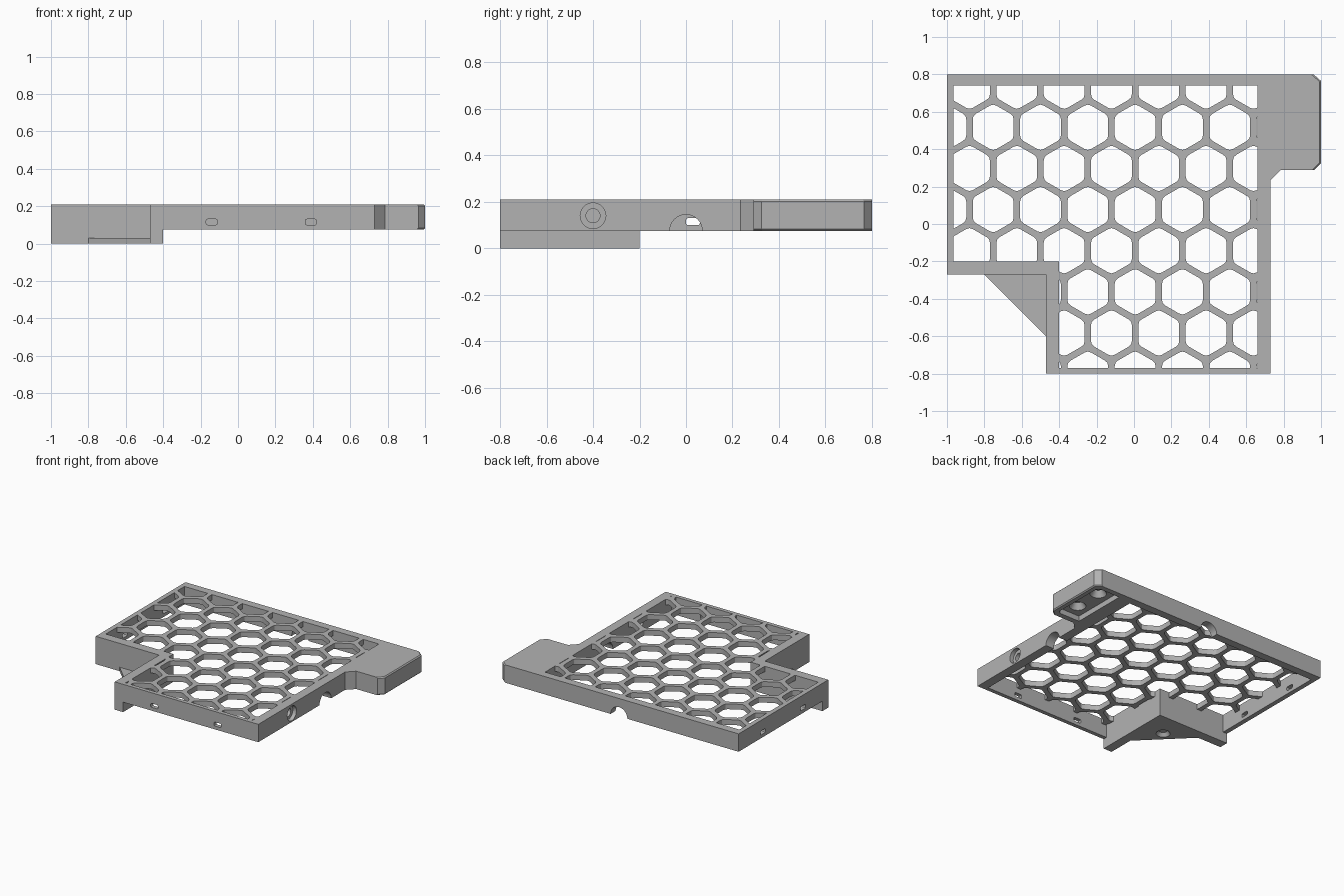
import bpy, bmesh, math
from mathutils import Matrix, Vector

cube = bpy.data.objects.get("Cube")
if cube:
    bpy.data.objects.remove(cube, do_unlink=True)

TOP, LOW = 0.21, 0.075      # tray top and underside
PLATE = 0.17                # underside of the honeycomb sheet

grey = bpy.data.materials.new("plain grey")
grey.use_nodes = True
colour = (0.45, 0.45, 0.45, 1)
grey.diffuse_color = colour
grey.node_tree.nodes["Principled BSDF"].inputs["Base Color"].default_value = colour


def add_prism(bm, points, z0, z1):
    """Extrude a flat outline from z0 to z1."""
    face = bm.faces.new([bm.verts.new((x, y, z0)) for x, y in points])
    up = bmesh.ops.extrude_face_region(bm, geom=[face])["geom"]
    verts = [v for v in up if isinstance(v, bmesh.types.BMVert)]
    bmesh.ops.translate(bm, verts=verts, vec=(0, 0, z1 - z0))


def finish(bm, name):
    bmesh.ops.recalc_face_normals(bm, faces=bm.faces)
    mesh = bpy.data.meshes.new(name)
    bm.to_mesh(mesh)
    bm.free()
    mesh.materials.append(grey)
    ob = bpy.data.objects.new(name, mesh)
    bpy.context.collection.objects.link(ob)
    return ob


def prism(name, points, z0, z1):
    bm = bmesh.new()
    add_prism(bm, points, z0, z1)
    return finish(bm, name)


def round_cut(centre, axis, r1, r2, depth):
    """Cylinder or cone cutter pointing along an axis."""
    bm = bmesh.new()
    turn = Vector((0, 0, 1)).rotation_difference(Vector(axis)).to_matrix().to_4x4()
    bmesh.ops.create_cone(bm, cap_ends=True, segments=40, radius1=r1, radius2=r2,
                          depth=depth, matrix=Matrix.Translation(centre) @ turn)
    return finish(bm, "round_cutter")


def box_cut(centre, size):
    bm = bmesh.new()
    bmesh.ops.create_cube(bm, size=1, matrix=Matrix.Translation(centre) @ Matrix.Diagonal((*size, 1)))
    # rounded ends on the short slots
    bmesh.ops.bevel(bm, geom=[e for e in bm.edges if e.calc_length() > 0.1],
                    offset=0.008, segments=2, profile=0.5, affect='EDGES')
    return finish(bm, "slot_cutter")


def cut(target, cutters):
    """Subtract each cutter, then bake the result and drop the cutters."""
    for c in cutters:
        c.hide_render = True
        mod = target.modifiers.new("cut", 'BOOLEAN')
        mod.operation, mod.solver, mod.object = 'DIFFERENCE', 'EXACT', c
    graph = bpy.context.evaluated_depsgraph_get()
    mesh = bpy.data.meshes.new_from_object(target.evaluated_get(graph))
    target.modifiers.clear()
    target.data = mesh
    mesh.materials.clear()
    mesh.materials.append(grey)
    mesh.polygons.foreach_set("material_index", [0] * len(mesh.polygons))
    for c in cutters:
        bpy.data.objects.remove(c, do_unlink=True)


# Tray frame: outline with the clipped tab
outline = [(-1, .8), (.96, .8), (1, .765), (1, .325), (.965, .29), (.785, .29),
           (.73, .235), (.73, -.8), (-.47, -.8), (-.47, -.27), (-1, -.27)]
window = [(-.965, .74), (.66, .74), (.66, -.77), (-.4, -.77), (-.4, -.2), (-.965, -.2)]

bm = bmesh.new()
add_prism(bm, outline, LOW, TOP)
rim = [e for e in bm.edges if all(v.co.x > 0.95 for v in e.verts)
       and abs(e.verts[0].co.z - e.verts[1].co.z) < 0.01]
bmesh.ops.bevel(bm, geom=rim, offset=0.008, segments=1, affect='EDGES')
frame = finish(bm, "tray_frame")

cutters = [prism("window_cutter", window, 0, 0.3)]
# hollow under the tab, with two conical seats
cutters.append(prism("tab_cutter", [(.77, .76), (.94, .76), (.96, .74), (.96, .35),
                                    (.94, .33), (.77, .33)], 0, 0.115))
cutters += [round_cut((.865, y, .135), (0, 0, 1), .06, .03, .05) for y in (.43, .65)]
# cable arches in the back and side walls
cutters.append(round_cut((0, .78, LOW), (0, 1, 0), .07, .07, .15))
cutters.append(round_cut((.7, 0, LOW), (1, 0, 0), .07, .07, .15))
# stepped screw hole in the side wall
cutters.append(round_cut((.73, -.4, .14), (1, 0, 0), .055, .055, .06))
cutters.append(round_cut((.68, -.4, .14), (1, 0, 0), .03, .03, .16))
# tie slots in the front and right-hand walls
cutters += [box_cut((x, -.79, .115), (.06, .12, .03)) for x in (-.14, .39)]
cutters += [box_cut((-.99, y, .115), (.12, .06, .03)) for y in (.51, .03)]
cut(frame, cutters)

# Honeycomb sheet filling the window
PITCH, ROW, RADIUS, SOFT = 0.253, 0.22, 0.126, 0.02


def hexagon(cx, cy):
    """Pointed-top hexagon with softened corners."""
    ring = [Vector((math.sin(i * math.pi / 3), math.cos(i * math.pi / 3))) * RADIUS
            for i in range(6)]
    pts = []
    for i, p in enumerate(ring):
        a = p + (ring[i - 1] - p).normalized() * SOFT
        b = p + (ring[(i + 1) % 6] - p).normalized() * SOFT
        pts += [a, (a + b + p * 2) / 4, b]
    return [(cx + p.x, cy + p.y) for p in pts]


sheet = prism("honeycomb_sheet", window, PLATE, TOP)
bm = bmesh.new()
for row in range(-1, 7):
    for col in range(-5, 5):
        x = 0.006 + (col + 0.5 * (row % 2)) * PITCH
        add_prism(bm, hexagon(x, 0.517 - row * ROW), 0.1, 0.3)
cut(sheet, [finish(bm, "hexagon_cutter")])

# Corner leg under the notch walls
prism("corner_leg", [(-1, -.2), (-.4, -.2), (-.4, -.8), (-.47, -.8),
                     (-.47, -.27), (-1, -.27)], 0, LOW)

# Triangular foot with a conical seat underneath
foot = prism("corner_foot", [(-.8, -.27), (-.47, -.27), (-.47, -.6)], 0, 0.03)
cut(foot, [round_cut((-.58, -.38, 0.005), (0, 0, 1), .06, .03, .04)])

# Smooth the round holes, keep every edge crisp
for ob in (frame, sheet, foot):
    bpy.ops.object.select_all(action='DESELECT')
    ob.select_set(True)
    bpy.context.view_layer.objects.active = ob
    bpy.ops.object.shade_smooth_by_angle(angle=math.radians(20))
